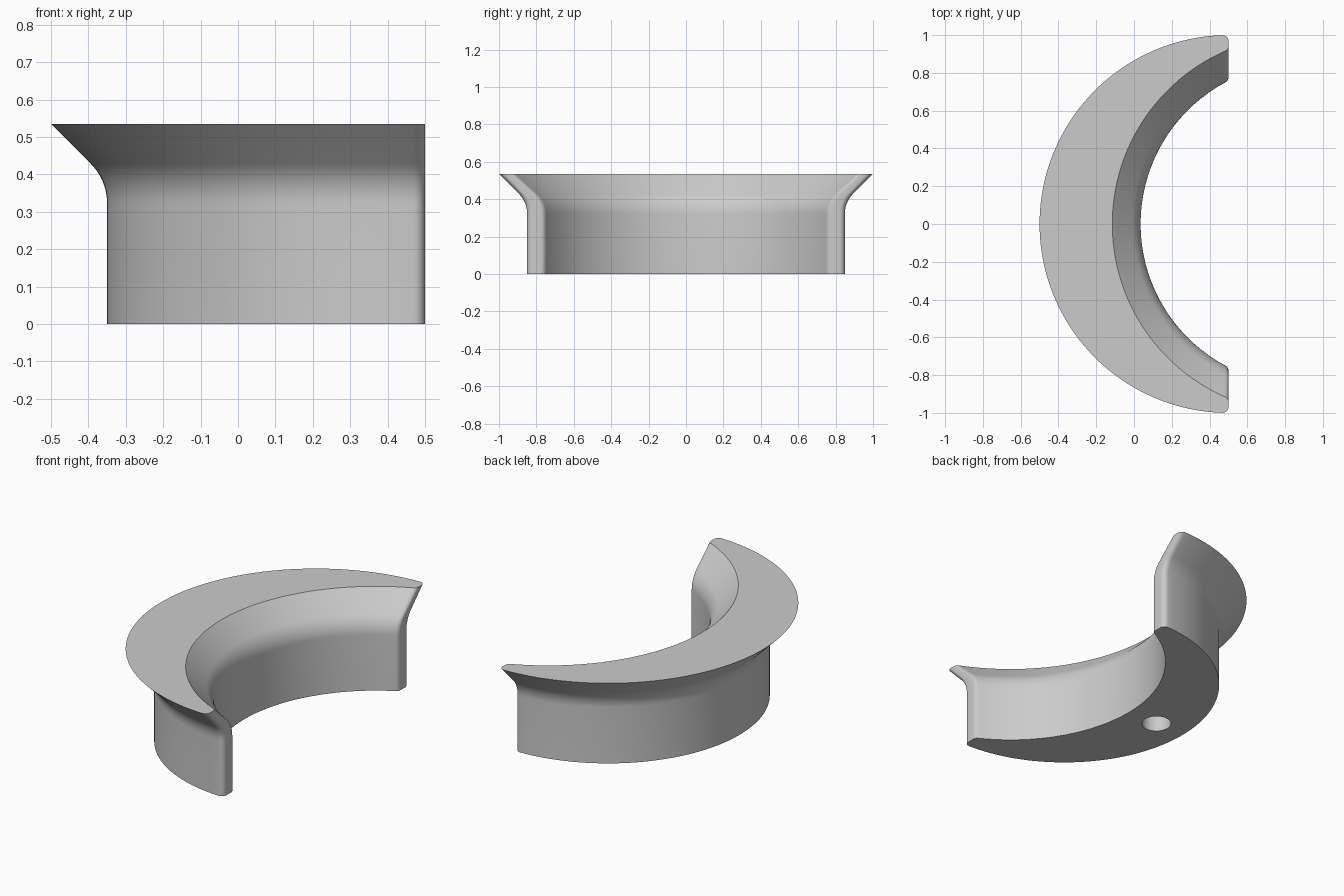
import bpy, bmesh
from math import sin, cos, pi, sqrt, atan2, radians

cube = bpy.data.objects.get("Cube")
if cube:
    bpy.data.objects.remove(cube)

END_X = 0.5          # plane of the two end faces, also the outer axis
INNER_X = 0.885      # axis of the inner cut
ROUND = 0.03         # rounding of the vertical end corners
HEIGHT, R_LOW, R_TOP, BEND = 0.535, 0.85, 1.0, 0.15


def arc(cx, cy, r, a0, a1, n):
    return [(cx + r * cos(a0 + (a1 - a0) * i / n), cy + r * sin(a0 + (a1 - a0) * i / n))
            for i in range(n + 1)]


def crescent(r):
    """Crescent outline with rounded tips, for one wall radius."""
    fx, off = END_X - ROUND, INNER_X - END_X + ROUND
    yo = sqrt((r - ROUND) ** 2 - ROUND ** 2)
    yi = sqrt((r + ROUND) ** 2 - off ** 2)
    a_out = atan2(yo, -ROUND)
    a_in = atan2(yi, -off)
    # upper half of each piece, the lower tip mirrors the upper one
    tip = arc(fx, yi, ROUND, a_in - pi, 0, 6) + arc(fx, yo, ROUND, 0, a_out, 6)
    outer = arc(END_X, 0, r, a_out, 2 * pi - a_out, 96)[1:-1]
    inner = arc(INNER_X, 0, r, 2 * pi - a_in, a_in, 96)[1:-1]
    return tip + outer + [(x, -y) for x, y in reversed(tip)] + inner


# Wall profile: straight wall, smooth bend, 45 degree flare
corner_z = HEIGHT - (R_TOP - R_LOW)
start_z = corner_z - BEND * (sqrt(2) - 1)
profile = [(R_LOW, 0)]
for i in range(11):
    a = i / 10 * pi / 4
    profile.append((R_LOW + BEND * (1 - cos(a)), start_z + BEND * sin(a)))
profile.append((R_TOP, HEIGHT))

# Loft the crescent through the profile
bm = bmesh.new()
rings = [[bm.verts.new((x, y, z)) for x, y in crescent(r)] for r, z in profile]
n = len(rings[0])
for low, high in zip(rings, rings[1:]):
    for i in range(n):
        j = (i + 1) % n
        bm.faces.new((low[i], low[j], high[j], high[i]))
bm.faces.new(rings[0])
bm.faces.new(rings[-1])
bmesh.ops.recalc_face_normals(bm, faces=bm.faces)
mesh = bpy.data.meshes.new("crescent_handle")
bm.to_mesh(mesh)
bm.free()
handle = bpy.data.objects.new("crescent_handle", mesh)
bpy.context.collection.objects.link(handle)

# Plain grey material
grey = bpy.data.materials.new("plain_grey")
grey.use_nodes = True
color = (0.6, 0.6, 0.6, 1)
grey.diffuse_color = color
grey.node_tree.nodes["Principled BSDF"].inputs["Base Color"].default_value = color
mesh.materials.append(grey)

# Blind screw hole in the underside
bpy.ops.mesh.primitive_cylinder_add(vertices=48, radius=0.08, depth=0.6, location=(-0.16, 0, 0))
cutter = bpy.context.object
cutter.name = "screw_hole_cutter"
cutter.hide_render = True
cutter.data.materials.append(grey)

bpy.ops.object.select_all(action="DESELECT")
handle.select_set(True)
bpy.context.view_layer.objects.active = handle
cut = handle.modifiers.new("screw_hole", "BOOLEAN")
cut.operation = "DIFFERENCE"
cut.solver = "EXACT"
cut.object = cutter
bpy.ops.object.modifier_apply(modifier=cut.name)
bpy.data.objects.remove(cutter)

bpy.ops.object.shade_smooth_by_angle(angle=radians(30))
